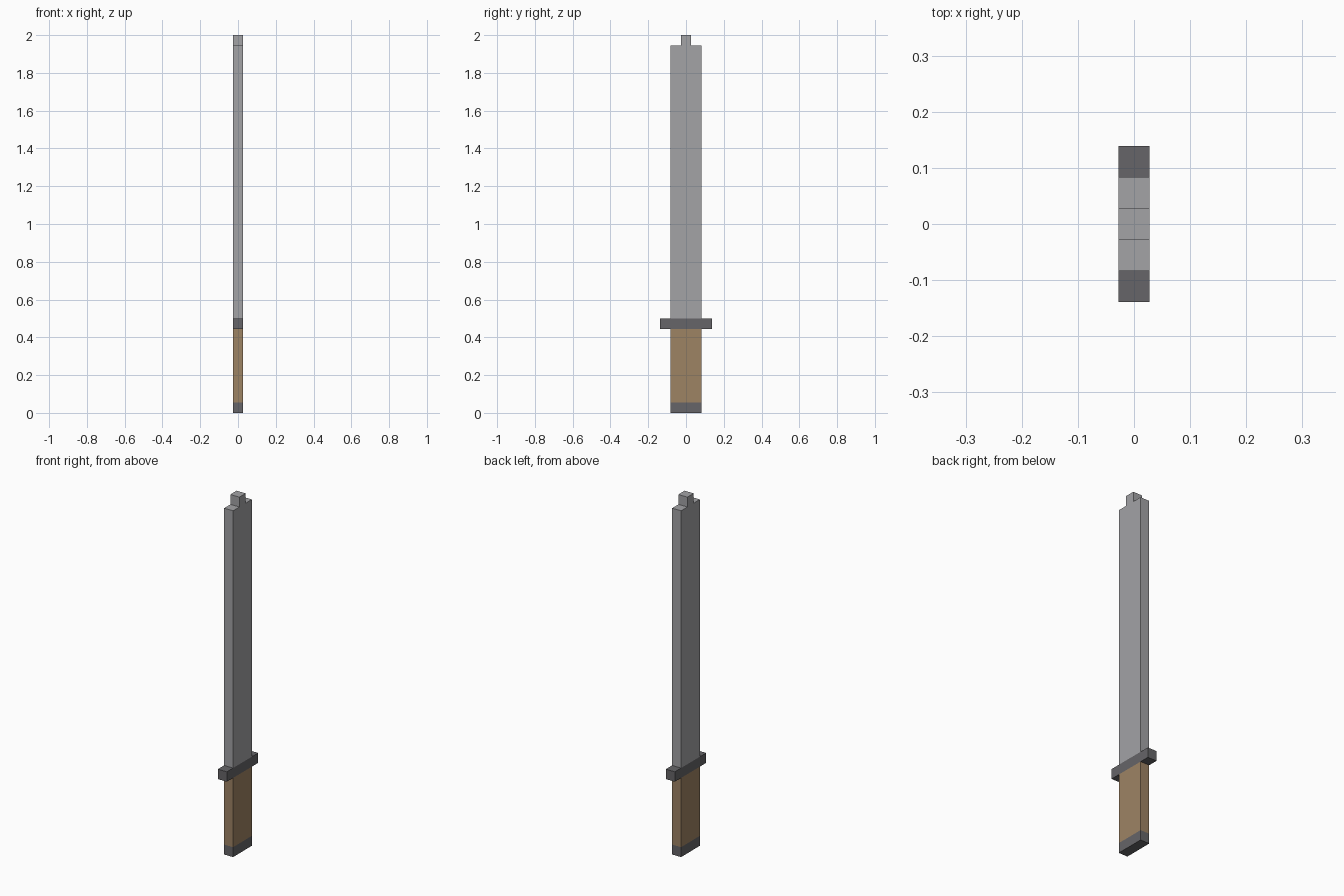
import bpy
import bmesh

cube = bpy.data.objects.get("Cube")
if cube:
    bpy.data.objects.remove(cube, do_unlink=True)

U = 2 / 36  # one block unit; the sword is 36 units tall and one unit thick


def to_linear(c):
    c /= 255
    return c / 12.92 if c <= 0.04045 else ((c + 0.055) / 1.055) ** 2.4


def make_material(name, rgb):
    colour = (*[to_linear(c) for c in rgb], 1)
    mat = bpy.data.materials.new(name)
    mat.use_nodes = True
    mat.diffuse_color = colour
    bsdf = next(n for n in mat.node_tree.nodes if n.type == 'BSDF_PRINCIPLED')
    bsdf.inputs["Base Color"].default_value = colour
    bsdf.inputs["Roughness"].default_value = 0.8
    return mat


steel = make_material("steel grey", (163, 163, 166))
dark = make_material("dark grey", (102, 101, 104))
wood = make_material("wood brown", (158, 131, 100))


def slab(name, half_profile, mat):
    """Mirror a (y, z) half profile across y = 0 and extrude it along x."""
    outline = half_profile + [(-y, z) for y, z in reversed(half_profile)]
    bm = bmesh.new()
    face = bm.faces.new([bm.verts.new((-U / 2, y * U, z * U)) for y, z in outline])
    grown = bmesh.ops.extrude_face_region(bm, geom=[face])
    moved = [v for v in grown["geom"] if isinstance(v, bmesh.types.BMVert)]
    bmesh.ops.translate(bm, verts=moved, vec=(U, 0, 0))
    bmesh.ops.recalc_face_normals(bm, faces=bm.faces[:])
    mesh = bpy.data.meshes.new(name)
    bm.to_mesh(mesh)
    bm.free()
    mesh.materials.append(mat)
    obj = bpy.data.objects.new(name, mesh)
    bpy.context.collection.objects.link(obj)
    return obj


# Handle, from the bottom up
slab("pommel", [(1.5, 0), (1.5, 1)], dark)
slab("grip", [(1.5, 1), (1.5, 8)], wood)
slab("guard", [(2.5, 8), (2.5, 9)], dark)

# Blade with its stepped tip
slab("blade", [(1.5, 9), (1.5, 35), (0.5, 35), (0.5, 36)], steel)
